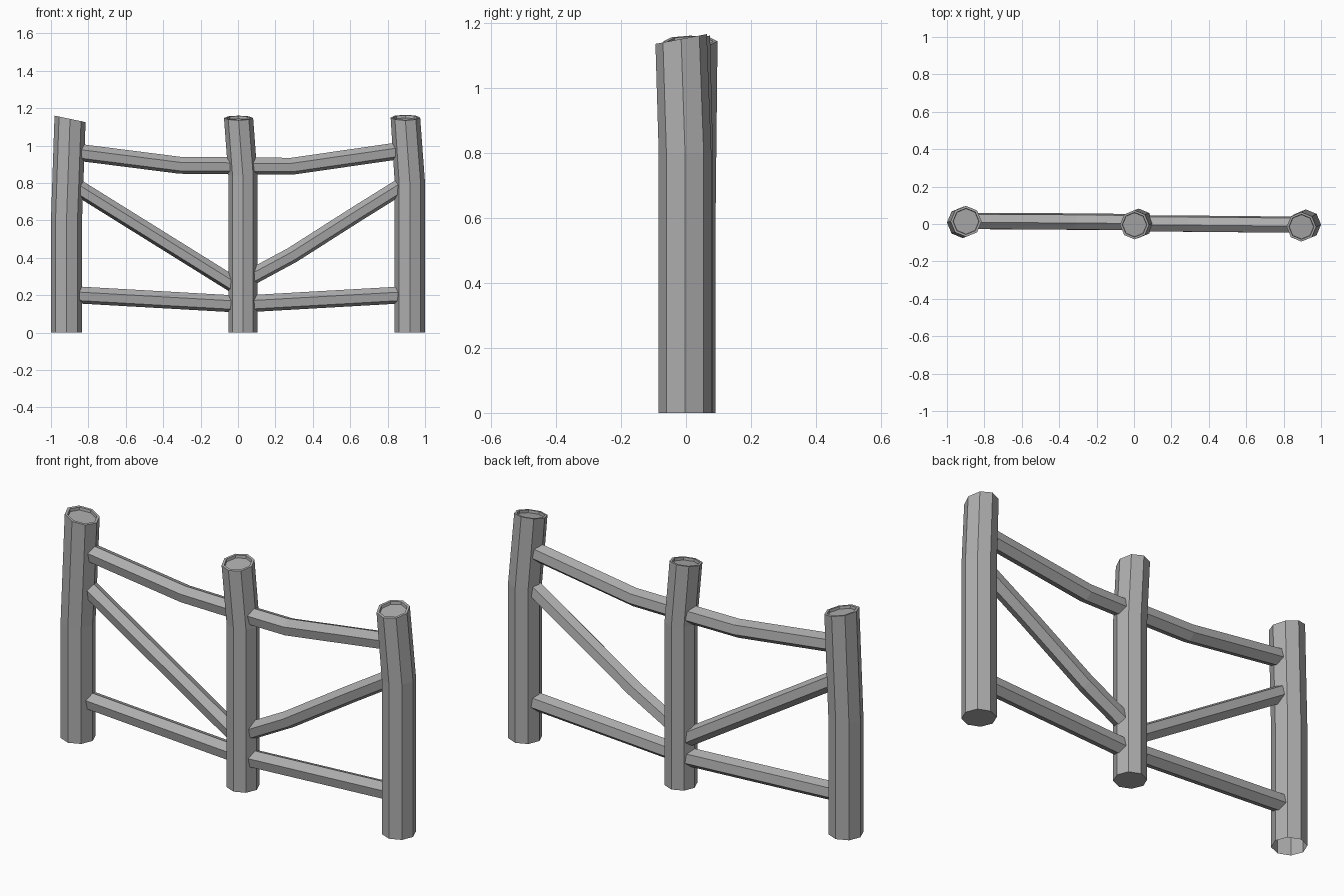
import bpy, bmesh, math
from mathutils import Vector

if "Cube" in bpy.data.objects:
    bpy.data.objects.remove(bpy.data.objects["Cube"])

wood = bpy.data.materials.new("weathered grey wood")
wood.use_nodes = True
GREY = (0.42, 0.42, 0.42, 1)
wood.diffuse_color = GREY
wood.node_tree.nodes["Principled BSDF"].inputs["Base Color"].default_value = GREY


def finish(bm, name):
    mesh = bpy.data.meshes.new(name)
    bmesh.ops.recalc_face_normals(bm, faces=bm.faces)
    bm.to_mesh(mesh)
    bm.free()
    mesh.materials.append(wood)
    bpy.context.collection.objects.link(bpy.data.objects.new(name, mesh))


def bridge(bm, a, b):
    n = len(a)
    for i in range(n):
        bm.faces.new((a[i], a[(i + 1) % n], b[(i + 1) % n], b[i]))


def post(name, base, kink_z, top, radii, slope, open_bottom=False):
    """Octagonal log, leaning above the kink, with a slanted, sunken cut top."""
    bm = bmesh.new()

    def ring(x, y, z, r, tilt=(0, 0)):
        pts = [(r * math.cos(i * math.pi / 4), r * math.sin(i * math.pi / 4)) for i in range(8)]
        return [bm.verts.new((x + u, y + v, z + u * tilt[0] + v * tilt[1])) for u, v in pts]

    x, y, z = top
    rings = [ring(*base, 0, radii[0]), ring(*base, kink_z, radii[0]),
             ring(x, y, z, radii[1], slope),
             ring(x, y, z, radii[1] * 0.84, slope),
             ring(x, y, z - 0.014, radii[1] * 0.82, slope)]
    for a, b in zip(rings, rings[1:]):
        bridge(bm, a, b)
    bm.faces.new(rings[-1])
    if not open_bottom:
        bm.faces.new(rings[0][::-1])
    finish(bm, name)


def rail(name, points, r):
    """Hexagonal pole swept along a path, mitred at its bends."""
    bm = bmesh.new()
    pts = [Vector(p) for p in points]
    rings = []
    for i, p in enumerate(pts):
        before = (p - pts[max(i - 1, 0)]).normalized()
        after = (pts[min(i + 1, len(pts) - 1)] - p).normalized()
        along = (before + after).normalized()
        front = Vector((0, 0, 1)).cross(along).normalized() * -1
        up = along.cross(front).normalized()
        if up.z < 0:
            up.negate()
        angles = [math.radians(20 + 60 * k) for k in range(6)]
        rings.append([bm.verts.new(p + r * (front * math.cos(a) + up * math.sin(a))) for a in angles])
    for a, b in zip(rings, rings[1:]):
        bridge(bm, a, b)
    bm.faces.new(rings[0])
    bm.faces.new(rings[-1])
    finish(bm, name)


# Upright posts
post("right_post", (-0.917, 0.008), 0.6, (-0.898, 0.014, 1.143), (0.083, 0.083), (-0.21, 0), True)
post("middle_post", (0.026, 0.004), 0.84, (0.003, -0.004, 1.148), (0.078, 0.078), (0, 0.16))
post("left_post", (0.919, -0.003), 0.8, (0.895, -0.015, 1.15), (0.081, 0.079), (0, 0.19))

# Top rails, sagging toward the middle post
rail("right_top_rail", [(-0.9, 0.016, 0.97), (-0.31, 0.014, 0.895), (0.02, 0.01, 0.892)], 0.046)
rail("left_top_rail", [(0.02, 0.004, 0.89), (0.29, 0.002, 0.89), (0.9, -0.004, 0.978)], 0.046)

# Diagonal braces
rail("right_brace", [(-0.9, 0.016, 0.803), (0.02, 0.01, 0.23)], 0.044)
rail("left_brace", [(0.03, 0.004, 0.275), (0.29, 0.002, 0.415), (0.635, 0, 0.635), (0.9, -0.004, 0.8)], 0.044)

# Bottom rails
rail("right_bottom_rail", [(-0.9, 0.016, 0.204), (0.02, 0.01, 0.152)], 0.046)
rail("left_bottom_rail", [(0.02, 0.004, 0.153), (0.9, -0.004, 0.203)], 0.046)
